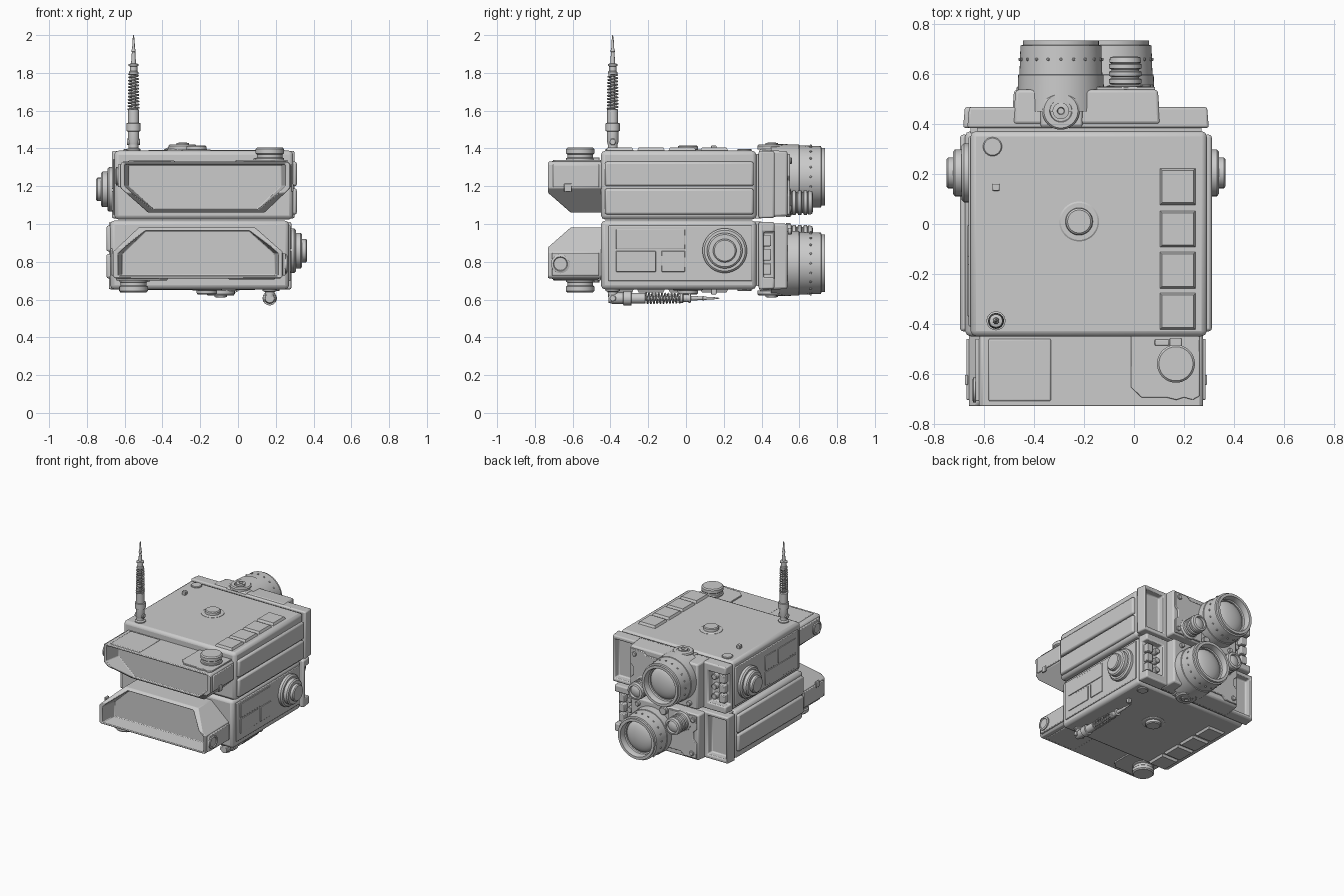
import bpy, bmesh, math
from mathutils import Vector, Matrix

upper = []          # parts of the upper unit, copied later for the lower unit


def finish(name, bm, bevel=0.0, keep=True):
    bmesh.ops.remove_doubles(bm, verts=bm.verts, dist=1e-5)
    bmesh.ops.recalc_face_normals(bm, faces=bm.faces)
    me = bpy.data.meshes.new(name)
    bm.to_mesh(me)
    bm.free()
    ob = bpy.data.objects.new(name, me)
    bpy.context.collection.objects.link(ob)
    smooth(me)
    if bevel:
        m = ob.modifiers.new("bevel", 'BEVEL')
        m.width, m.segments, m.limit_method = bevel, 2, 'ANGLE'
    if keep:
        upper.append(ob)
    return ob


def smooth(me):
    me.polygons.foreach_set("use_smooth", [True] * len(me.polygons))
    me.set_sharp_from_angle(angle=math.radians(32))


def prism(name, pts, axis, lo, hi, bevel=0.0, taper=1.0, keep=True):
    """Extrude a 2D outline along an axis; taper scales the far end."""
    put = {'x': lambda a, b, h: (h, a, b), 'y': lambda a, b, h: (a, h, b),
           'z': lambda a, b, h: (a, b, h)}[axis]
    ca = (min(p[0] for p in pts) + max(p[0] for p in pts)) / 2
    cb = (min(p[1] for p in pts) + max(p[1] for p in pts)) / 2
    bm = bmesh.new()
    low = [bm.verts.new(put(a, b, lo)) for a, b in pts]
    top = [bm.verts.new(put(ca + (a - ca) * taper, cb + (b - cb) * taper, hi)) for a, b in pts]
    bm.faces.new(low)
    bm.faces.new(top[::-1])
    for i in range(len(pts)):
        j = (i + 1) % len(pts)
        bm.faces.new((low[i], low[j], top[j], top[i]))
    return finish(name, bm, bevel, keep)


def box(name, x0, x1, y0, y1, z0, z1, bevel=0.0, keep=True):
    return prism(name, [(x0, y0), (x1, y0), (x1, y1), (x0, y1)], 'z', z0, z1, bevel, 1.0, keep)


def lathe(name, prof, loc, axis, n=48, keep=True):
    """Revolve (radius, height) points around an axis through loc."""
    q = Vector(axis).to_track_quat('Z', 'Y')
    bm = bmesh.new()
    rings = [[bm.verts.new(Vector(loc) + q @ Vector((r * math.cos(2 * math.pi * k / n),
              r * math.sin(2 * math.pi * k / n), h))) for k in range(n)] for r, h in prof]
    for a, b in zip(rings, rings[1:]):
        for k in range(n):
            bm.faces.new((a[k], a[(k + 1) % n], b[(k + 1) % n], b[k]))
    return finish(name, bm, 0, keep)


def disc(name, r, h, loc, axis, c=0.004, n=32, keep=True):
    return lathe(name, [(0, 0), (r, 0), (r, h - c), (r - c, h), (0, h)], loc, axis, n, keep)


def cut(ob, cutter):
    m = ob.modifiers.new("cut", 'BOOLEAN')
    m.operation, m.object, m.solver = 'DIFFERENCE', cutter, 'EXACT'
    others = [x for x in ob.modifiers if x.type == 'BEVEL']
    for x in others:
        x.show_viewport = False
    dg = bpy.context.evaluated_depsgraph_get()
    ob.data = bpy.data.meshes.new_from_object(ob.evaluated_get(dg))
    ob.modifiers.remove(m)
    for x in others:
        x.show_viewport = True
    bpy.data.objects.remove(cutter)
    smooth(ob.data)


# main housing
box("housing", -0.655, 0.292, -0.45, 0.372, 1.024, 1.388, 0.022)
box("seam_core", -0.63, 0.27, 0.36, 0.40, 1.03, 1.37)

# ribbed panels on the right side
for z0, z1 in ((1.2, 1.33), (1.05, 1.188)):
    box("side_panel", 0.28, 0.312, -0.43, 0.358, z0, z1, 0.012)
# equipment plates and round port on the left side
box("side_plate", -0.663, -0.64, -0.41, 0.35, 1.05, 1.345, 0.005)
for y0, y1, z0, z1 in ((-0.37, -0.005, 1.07, 1.175), (-0.37, -0.16, 1.185, 1.295), (-0.13, -0.005, 1.185, 1.295)):
    box("side_cover", -0.668, -0.65, y0, y1, z0, z1, 0.003)
lathe("side_port", [(0, 0), (0.118, 0), (0.118, 0.025), (0.108, 0.035), (0.094, 0.035), (0.094, 0.06),
                    (0.085, 0.068), (0.062, 0.068), (0.062, 0.088), (0.055, 0.094), (0, 0.094)],
      (-0.657, 0.205, 1.183), (-1, 0, 0))

# top fittings: four pads, centre dial, small cap and stud
for y in (0.15, -0.02, -0.185, -0.35):
    sq = [(0.1, y - 0.077), (0.25, y - 0.077), (0.25, y + 0.077), (0.1, y + 0.077)]
    prism("pad_base", sq, 'z', 1.38, 1.405, 0.0, 0.84)
lathe("top_dial", [(0.08, 0), (0.08, 0.006), (0.074, 0.01), (0.055, 0.01), (0.053, 0.026), (0.046, 0.032), (0, 0.032)],
      (-0.22, 0.01, 1.384), (0, 0, 1))
disc("top_cap", 0.038, 0.014, (-0.567, 0.31, 1.384), (0, 0, 1))
box("top_stud", -0.567, -0.539, 0.133, 0.161, 1.38, 1.415, 0.004)
lathe("antenna_mount", [(0, 0), (0.038, 0), (0.038, 0.012), (0.026, 0.018), (0.026, 0.045), (0, 0.045)],
      (-0.553, -0.388, 1.384), (0, 0, 1), 24)

# front visor with slanted lower lip and recessed window
visor = prism("visor", [(-0.622, 1.318), (-0.61, 1.33), (0.265, 1.33), (0.277, 1.318), (0.277, 1.19),
                        (0.14, 1.06), (-0.475, 1.06), (-0.622, 1.19)], 'y', -0.73, -0.44, 0.005)
cut(visor, prism("lip_cutter", [(-0.77, 1.2), (-0.541, 1.0), (-0.85, 1.0)], 'x', -0.9, 0.6, keep=False))
cut(visor, prism("nose_cutter", [(-0.76, 1.32), (-0.76, 1.36), (-0.67, 1.36)], 'x', -0.9, 0.6, keep=False))
cut(visor, prism("window_cutter", [(-0.61, 1.32), (0.26, 1.32), (0.26, 1.2), (0.125, 1.07), (-0.465, 1.07),
                                   (-0.61, 1.2)], 'y', -0.78, -0.61, taper=0.93, keep=False))
box("visor_cheek_right", 0.27, 0.287, -0.705, -0.46, 1.195, 1.315, 0.005)
box("visor_latch", 0.28, 0.293, -0.645, -0.605, 1.17, 1.215, 0.004)
box("visor_cheek_left", -0.636, -0.61, -0.71, -0.46, 1.195, 1.315, 0.005)
lathe("visor_bolt", [(0, 0), (0.05, 0), (0.05, 0.01), (0.038, 0.014), (0.034, 0.008), (0, 0.008)],
      (-0.634, -0.665, 1.253), (-1, 0, 0), 24)
box("visor_top_cover", -0.583, -0.333, -0.71, -0.46, 1.32, 1.335, 0.006)
prism("knob_plate", [(-0.012, -0.45), (0.262, -0.45), (0.262, -0.69), (0.235, -0.705), (0.2, -0.695), (0.17, -0.705),
                     (0.13, -0.695), (0.03, -0.695), (-0.012, -0.655)], 'z', 1.32, 1.34, 0.003)
lathe("visor_knob", [(0.075, 0), (0.075, 0.01), (0.068, 0.014), (0.068, 0.03), (0.076, 0.036), (0.076, 0.058),
                     (0.068, 0.066), (0, 0.066)], (0.168, -0.56, 1.338), (0, 0, 1))
box("knob_tab", 0.143, 0.19, -0.495, -0.458, 1.335, 1.352, 0.003)
box("knob_bar", 0.083, 0.14, -0.487, -0.463, 1.335, 1.35, 0.004)

# rear frame with connector bay on the left and tall recess on the right
rear = prism("rear_frame", [(-0.668, 1.03), (0.3, 1.03), (0.3, 1.388), (-0.668, 1.388)], 'y', 0.385, 0.468, 0.012, 0.985)
cut(rear, box("bay_cutter", -0.8, -0.515, 0.41, 0.6, 1.085, 1.325, keep=False))
cut(rear, box("recess_cutter", 0.125, 0.275, 0.415, 0.6, 1.06, 1.355, keep=False))
for i, z in enumerate((1.1, 1.175, 1.25)):
    box("connector_block", -0.64, -0.59, 0.4, 0.45, z, z + 0.06, 0.005)
    disc("connector_pin", 0.022, 0.045, (-0.55, 0.405, z + 0.03), (0, 1, 0), n=20)
prism("lens_plate", [(-0.485, 1.035), (0.106, 1.035), (0.106, 1.392), (-0.485, 1.392)], 'y', 0.4, 0.538, 0.012, 0.965)
prism("rear_cover", [(-0.15, 1.05), (0.085, 1.05), (0.085, 1.15), (0.06, 1.175), (0.06, 1.23), (0.085, 1.255),
                     (0.085, 1.37), (-0.02, 1.37), (-0.045, 1.345), (-0.15, 1.345)], 'y', 0.53, 0.55, 0.004)
for x, z in ((0.05, 1.335), (-0.41, 1.08), (0.06, 1.08)):
    disc("rear_screw", 0.018, 0.02, (x, 0.54, z), (0, 1, 0), n=16)
disc("rear_socket", 0.03, 0.03, (-0.19, 0.53, 1.075), (0, 1, 0), n=20)

# main lens barrel, glass and rim studs
L = (-0.293, 0, 1.25)
lathe("lens_barrel", [(0.174, 0.45), (0.171, 0.598), (0.166, 0.6), (0.162, 0.715), (0.152, 0.718), (0.152, 0.735),
                      (0.132, 0.735), (0.126, 0.715), (0.126, 0.69), (0.118, 0.685), (0.118, 0.66)], L, (0, 1, 0), 64)
lathe("lens_glass", [(0.12 * math.sin(a * math.pi / 16), 0.665 + 0.045 * math.cos(a * math.pi / 16))
                     for a in range(9)], L, (0, 1, 0), 48)
for k in range(20):
    a = 2 * math.pi * k / 20
    d = Vector((math.cos(a), 0, math.sin(a)))
    disc("lens_stud", 0.006, 0.006, Vector(L) + d * 0.164 + Vector((0, 0.66, 0)), d, 0.002, 8)

# focus dial above the barrel
box("focus_base", -0.375, -0.207, 0.39, 0.53, 1.37, 1.398, 0.008)
lathe("focus_dial", [(0.075, 0), (0.075, 0.018), (0.068, 0.026), (0.045, 0.026), (0.042, 0.018), (0.033, 0.018),
                     (0.033, 0.034), (0.015, 0.036), (0.012, 0.028), (0, 0.028)], (-0.293, 0.453, 1.395), (0, 0, 1))

# small ribbed lens
S = [(0.075, 0.53), (0.075, 0.552)]
for y in (0.56, 0.59, 0.62):
    S += [(0.056, y), (0.065, y + 0.004), (0.065, y + 0.02), (0.056, y + 0.024)]
S += [(0.064, 0.648), (0.06, 0.668), (0.045, 0.672), (0.042, 0.655), (0.025, 0.664), (0, 0.667)]
lathe("small_lens", S, (-0.035, 0, 1.113), (0, 1, 0), 40)

# lower unit: the upper one turned half a turn about the y direction
c = Vector((-0.1925, 0, 1.021))
turn = Matrix.Translation(c) @ Matrix.Rotation(math.pi, 4, 'Y') @ Matrix.Translation(-c)
for ob in list(upper):
    low = ob.copy()
    low.name = "lower_" + ob.name
    low.matrix_world = turn
    bpy.context.collection.objects.link(low)
    ob.name = "upper_" + ob.name


# hinged whip antenna: upper one raised, lower one folded back
def antenna(name, origin, axis):
    lathe(name + "_rod", [(0, -0.022), (0.024, -0.022), (0.03, 0), (0.03, 0.055), (0.038, 0.057), (0.038, 0.098),
                          (0.029, 0.1), (0.029, 0.172), (0.012, 0.174), (0.011, 0.355), (0.025, 0.357), (0.025, 0.37),
                          (0.02, 0.375), (0.02, 0.4), (0.026, 0.402), (0.026, 0.412), (0.013, 0.415), (0.009, 0.475),
                          (0.012, 0.478), (0.007, 0.5), (0.006, 0.535), (0.002, 0.565), (0, 0.565)], origin, axis, 20, False)
    cu = bpy.data.curves.new(name + "_spring", 'CURVE')
    cu.dimensions, cu.bevel_depth, cu.bevel_resolution = '3D', 0.0045, 1
    sp = cu.splines.new('POLY')
    q, n, turns = Vector(axis).to_track_quat('Z', 'Y'), 180, 11
    sp.points.add(n)
    for i in range(n + 1):
        a, r = 2 * math.pi * turns * i / n, 0.028 - 0.004 * i / n
        p = Vector(origin) + q @ Vector((r * math.cos(a), r * math.sin(a), 0.172 + 0.186 * i / n))
        sp.points[i].co = (*p, 1)
    tmp = bpy.data.objects.new(name + "_tmp", cu)
    bpy.context.collection.objects.link(tmp)
    me = bpy.data.meshes.new_from_object(tmp.evaluated_get(bpy.context.evaluated_depsgraph_get()))
    bpy.data.objects.remove(tmp)
    bpy.context.collection.objects.link(bpy.data.objects.new(name + "_spring", me))
    disc(name + "_hinge", 0.018, 0.07, Vector(origin) - Vector((0.035, 0, 0)), (1, 0, 0), n=16, keep=False)


antenna("upper_antenna", (-0.553, -0.388, 1.435), (0, 0, 1))
antenna("lower_antenna", (0.168, -0.388, 0.607), (0, 1, 0))
